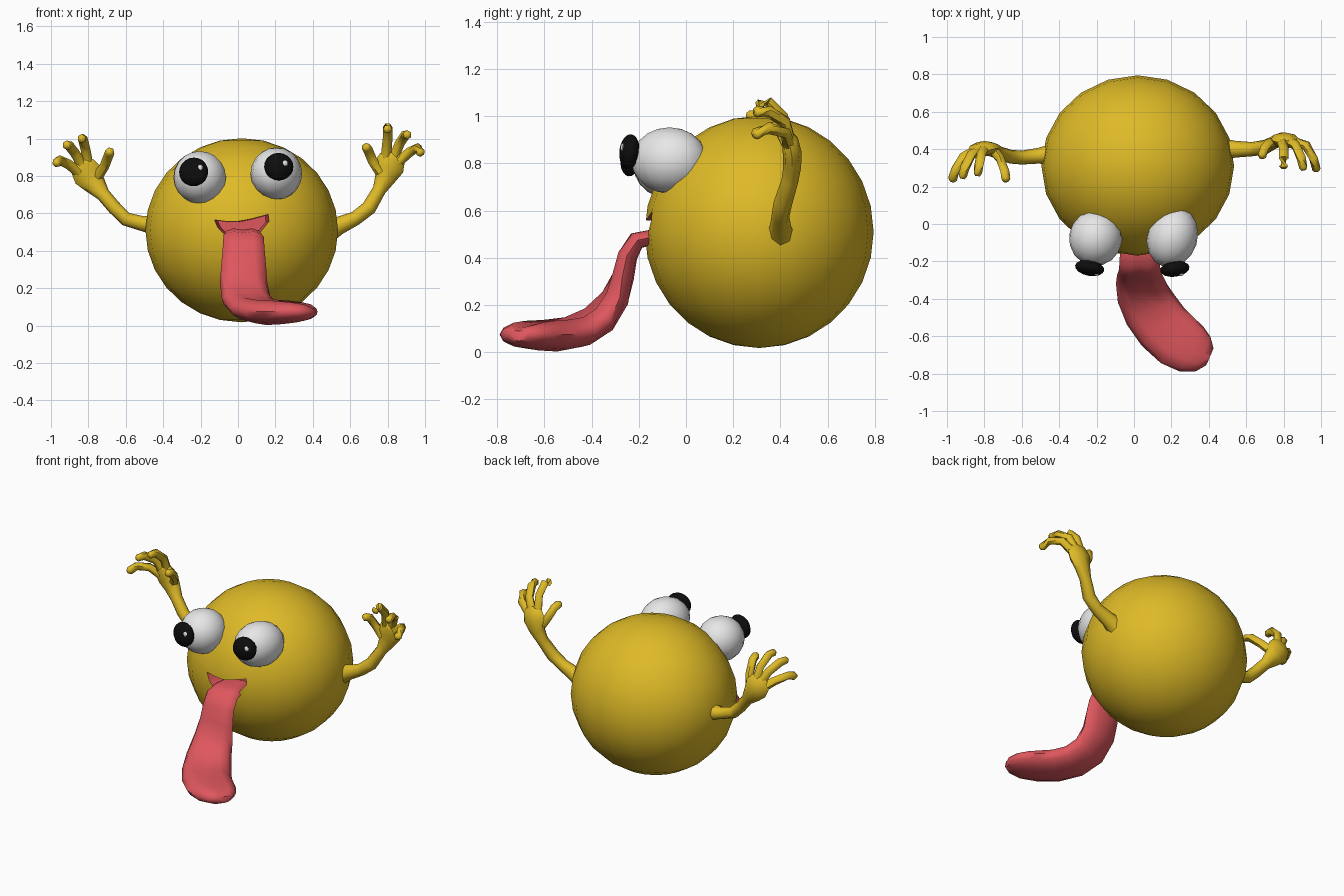
import bpy, bmesh, math
from mathutils import Vector, Euler


def material(name, rgb):
    m = bpy.data.materials.new(name)
    m.diffuse_color = (*rgb, 1)
    return m


YELLOW = material("yellow skin", (0.73, 0.49, 0.02))
PINK = material("tongue pink", (0.73, 0.095, 0.11))
WHITE = material("eye white", (0.80, 0.80, 0.80))
BLACK = material("pupil black", (0.004, 0.004, 0.004))


def finish(name, bm, mats, angle=50):
    bmesh.ops.recalc_face_normals(bm, faces=bm.faces)
    me = bpy.data.meshes.new(name)
    bm.to_mesh(me)
    bm.free()
    ob = bpy.data.objects.new(name, me)
    bpy.context.collection.objects.link(ob)
    for m in mats:
        me.materials.append(m)
    smooth(ob, angle)
    return ob


def smooth(ob, angle):
    bpy.ops.object.select_all(action='DESELECT')
    ob.select_set(True)
    bpy.context.view_layer.objects.active = ob
    bpy.ops.object.shade_smooth_by_angle(angle=math.radians(angle))


def ball(name, loc, radii, mat, rot=(0, 0, 0), seg=16, rings=10):
    bm = bmesh.new()
    bmesh.ops.create_uvsphere(bm, u_segments=seg, v_segments=rings, radius=1)
    turn = Euler([math.radians(a) for a in rot]).to_matrix()
    for v in bm.verts:
        v.co = turn @ Vector([c * r for c, r in zip(v.co, radii)]) + Vector(loc)
    return finish(name, bm, [mat])


def tube(bm, path, ref, sides=8, groove=1.0):
    """Loft elliptical rings along (x, y, z, half width, half thickness) points."""
    pts = [Vector(p[:3]) for p in path]
    rings = []
    for i, p in enumerate(pts):
        t = (pts[min(i + 1, len(pts) - 1)] - pts[max(i - 1, 0)]).normalized()
        side = t.cross(Vector(ref)).normalized()
        up = side.cross(t)
        ring = []
        for k in range(sides):
            a = 2 * math.pi * k / sides
            dent = groove if k * 4 == sides else 1
            ring.append(bm.verts.new(p + side * math.cos(a) * path[i][3]
                                     + up * math.sin(a) * path[i][4] * dent))
        rings.append(ring)
    for a, b in zip(rings, rings[1:]):
        for k in range(sides):
            n = (k + 1) % sides
            bm.faces.new((a[k], a[n], b[n], b[k]))
    bm.faces.new(rings[0])
    bm.faces.new(rings[-1])


# Round body
body = ball("body", (0.02, 0.31, 0.51), (0.515, 0.485, 0.492), YELLOW, seg=20, rings=14)
body.data.materials.append(PINK)

# Open mouth, carved into the body
outline = [(-0.165, 0.575), (-0.09, 0.565), (0.0, 0.565), (0.08, 0.58), (0.2, 0.612),
           (0.205, 0.565), (0.13, 0.475), (0.02, 0.445), (-0.08, 0.465), (-0.14, 0.52)]
bm = bmesh.new()
front = [bm.verts.new((x, -0.5, z)) for x, z in outline]
back = [bm.verts.new((0.02 + (x - 0.02) * 0.7, 0.0, 0.53 + (z - 0.53) * 0.7)) for x, z in outline]
bm.faces.new(front)
bm.faces.new(back)
for i in range(len(outline)):
    j = (i + 1) % len(outline)
    bm.faces.new((front[i], front[j], back[j], back[i]))
for f in bm.faces:
    f.material_index = 1
cutter = finish("mouth_cutter", bm, [YELLOW, PINK])
cutter.hide_render = True
cut = body.modifiers.new("mouth", 'BOOLEAN')
cut.operation = 'DIFFERENCE'
cut.solver = 'EXACT'
cut.object = cutter
bpy.context.view_layer.objects.active = body
bpy.ops.object.modifier_apply(modifier="mouth")
bpy.data.objects.remove(cutter)
smooth(body, 40)

# Long tongue hanging out and curling to one side
tongue = [(0.02, -0.03, 0.49, 0.08, 0.03), (0.025, -0.14, 0.49, 0.10, 0.035),
          (0.03, -0.21, 0.475, 0.108, 0.04), (0.03, -0.25, 0.41, 0.112, 0.045),
          (0.03, -0.27, 0.32, 0.12, 0.05), (0.03, -0.30, 0.23, 0.128, 0.06),
          (0.045, -0.37, 0.14, 0.14, 0.068), (0.09, -0.46, 0.09, 0.15, 0.07),
          (0.155, -0.55, 0.075, 0.152, 0.072), (0.235, -0.625, 0.075, 0.15, 0.067),
          (0.31, -0.67, 0.075, 0.135, 0.058), (0.37, -0.695, 0.075, 0.10, 0.045),
          (0.405, -0.71, 0.073, 0.05, 0.025)]
bm = bmesh.new()
tube(bm, tongue, (0, 0, 1), sides=12, groove=0.65)
finish("tongue", bm, [PINK], 60)

# Bulging eyes, with pupils and glints
ball("left_eye", (-0.205, -0.075, 0.793), (0.142, 0.15, 0.14), WHITE, rot=(0, 0, -8))
ball("right_eye", (0.205, -0.07, 0.813), (0.135, 0.165, 0.14), WHITE, rot=(0, 0, -18))
ball("left_pupil", (-0.237, -0.235, 0.822), (0.079, 0.042, 0.077), BLACK, rot=(-6, 0, -10))
ball("right_pupil", (0.218, -0.24, 0.85), (0.079, 0.042, 0.074), BLACK, rot=(-6, 0, 8))
ball("left_glint", (-0.203, -0.267, 0.843), (0.016, 0.01, 0.018), WHITE, seg=8, rings=6)
ball("right_glint", (0.25, -0.268, 0.867), (0.016, 0.01, 0.018), WHITE, seg=8, rings=6)


# Arms: a bent limb widening to a palm, plus four curled fingers
def arm(name, limb, fingers):
    bm = bmesh.new()
    tube(bm, limb, (0, 1, 0))
    for finger in fingers:
        radii = [0.028, 0.026, 0.026, 0.025]
        path = [(*p, r, r) for p, r in zip(finger, radii)]
        a, b = Vector(finger[-2]), Vector(finger[-1])
        path.append((*(b + (b - a).normalized() * 0.014), 0.014, 0.014))
        tube(bm, path, (0, 1, 0), sides=6)
    finish(name, bm, [YELLOW], 60)


arm("right_arm",
    [(0.47, 0.40, 0.50, 0.065, 0.06), (0.54, 0.40, 0.535, 0.048, 0.045),
     (0.63, 0.40, 0.575, 0.038, 0.038), (0.70, 0.41, 0.63, 0.04, 0.04),
     (0.755, 0.44, 0.725, 0.036, 0.036), (0.785, 0.45, 0.785, 0.055, 0.038),
     (0.805, 0.45, 0.845, 0.082, 0.04), (0.825, 0.44, 0.90, 0.07, 0.035),
     (0.83, 0.43, 0.925, 0.045, 0.02)],
    [[(0.76, 0.44, 0.82), (0.72, 0.43, 0.88), (0.695, 0.40, 0.94), (0.685, 0.365, 0.955)],
     [(0.79, 0.44, 0.89), (0.80, 0.41, 1.00), (0.80, 0.35, 1.06), (0.80, 0.31, 1.05)],
     [(0.83, 0.44, 0.89), (0.865, 0.42, 0.975), (0.895, 0.35, 1.02), (0.905, 0.30, 1.02)],
     [(0.85, 0.44, 0.87), (0.92, 0.42, 0.93), (0.96, 0.35, 0.95), (0.975, 0.295, 0.925)]])

arm("left_arm",
    [(-0.43, 0.37, 0.54, 0.06, 0.06), (-0.51, 0.365, 0.545, 0.04, 0.042),
     (-0.60, 0.355, 0.57, 0.037, 0.037), (-0.66, 0.36, 0.63, 0.037, 0.037),
     (-0.72, 0.38, 0.70, 0.037, 0.036), (-0.765, 0.40, 0.755, 0.06, 0.038),
     (-0.80, 0.405, 0.805, 0.082, 0.04), (-0.83, 0.395, 0.85, 0.07, 0.035),
     (-0.845, 0.38, 0.875, 0.045, 0.02)],
    [[(-0.755, 0.40, 0.79), (-0.715, 0.35, 0.85), (-0.69, 0.28, 0.915), (-0.685, 0.24, 0.93)],
     [(-0.80, 0.40, 0.85), (-0.815, 0.38, 0.94), (-0.83, 0.31, 1.00), (-0.835, 0.27, 1.00)],
     [(-0.83, 0.39, 0.85), (-0.87, 0.37, 0.92), (-0.905, 0.30, 0.965), (-0.915, 0.255, 0.965)],
     [(-0.85, 0.39, 0.82), (-0.91, 0.36, 0.865), (-0.955, 0.29, 0.885), (-0.97, 0.24, 0.87)]])
